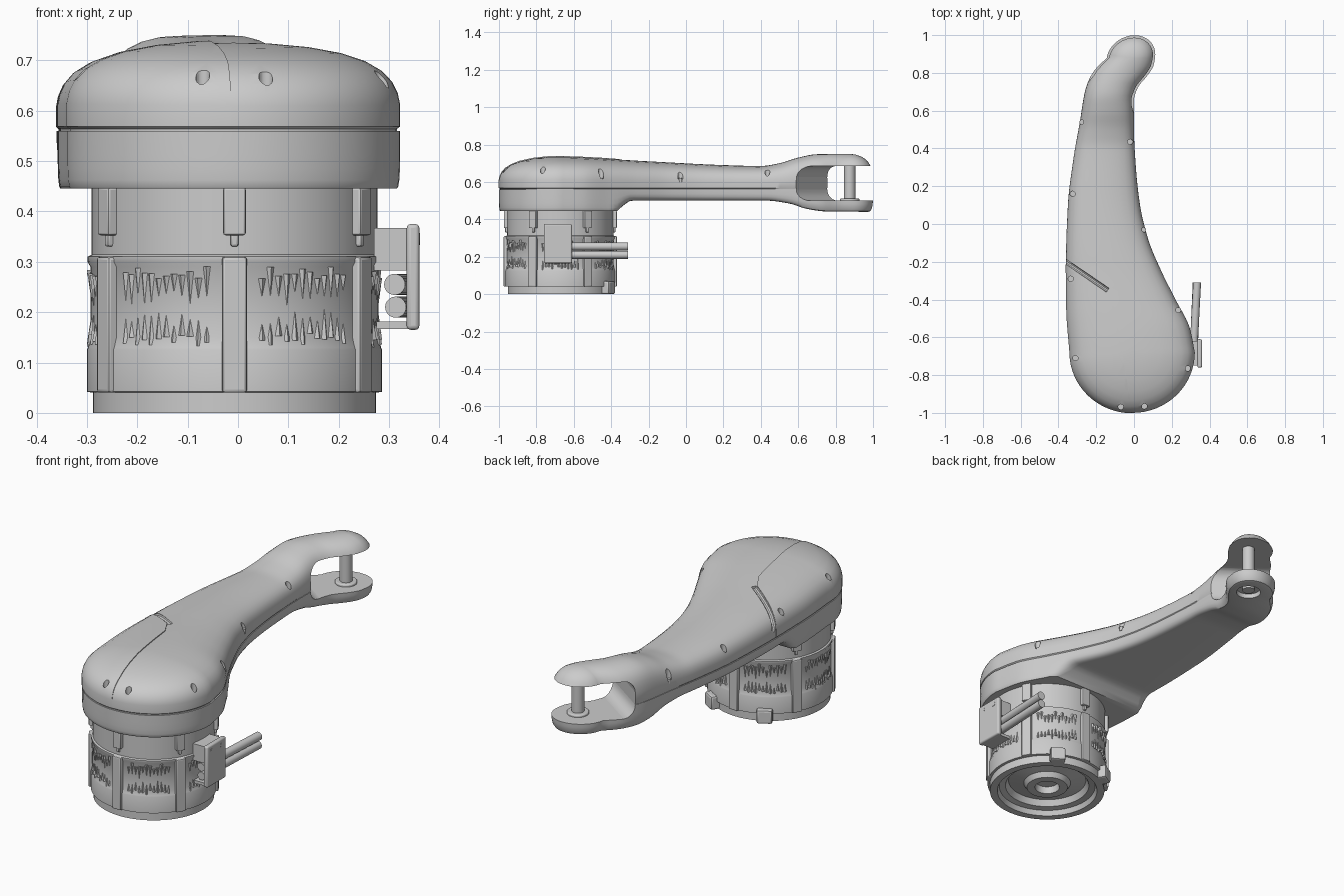
import bpy, bmesh, math, random
from mathutils import Matrix, Vector

if "Cube" in bpy.data.objects:
    bpy.data.objects.remove(bpy.data.objects["Cube"])

random.seed(4)
SEAM = 0.56
Y0, Y1 = -0.68, 0.88                      # where the rounded ends begin
MC = Vector((-0.007, -0.672, 0))          # motor axis
XL = [(-.68, -.34), (-.45, -.357), (-.2, -.36), (.1, -.35), (.35, -.32), (.55, -.285),
      (.7, -.26), (.8, -.22), (.88, -.145)]
XR = [(-.68, .322), (-.55, .295), (-.4, .22), (-.25, .145), (-.08, .075), (.1, .032), (.3, .01),
      (.5, 0), (.65, 0), (.72, .02), (.79, .075), (.84, .105), (.88, .112)]
ZT = [(-1, .725), (-.7, .735), (-.2, .71), (.2, .69), (.4, .685), (.5, .70), (.6, .73),
      (.7, .748), (.85, .75), (1, .742)]
ZB = [(-1, .445), (-.37, .445), (-.335, .475), (-.29, .50), (.43, .50), (.55, .485), (.65, .455),
      (.75, .442), (1, .44)]
TOP = [(0, 0), (.98, 0), (.98, .02), (1, .05), (1, .3), (.985, .43), (.95, .56), (.89, .68),
       (.79, .79), (.65, .88), (.45, .95), (.22, .99), (0, 1)]
BOT = [(0, 0), (1, 0), (1, .4), (.985, .65), (.95, .85), (.88, .97), (.8, 1), (0, 1)]


def curve(k, t):
    """Smooth interpolation through the knots k."""
    t = min(max(t, k[0][0]), k[-1][0])
    i = max(j for j in range(len(k) - 1) if k[j][0] <= t)
    slope = [(k[j + 1][1] - k[j][1]) / (k[j + 1][0] - k[j][0]) for j in range(len(k) - 1)]
    def tan(j):
        if j == 0 or j == len(k) - 1:
            return slope[0 if j == 0 else -1]
        a, b = slope[j - 1], slope[j]
        return 0 if a * b <= 0 else 2 * a * b / (a + b)
    h = k[i + 1][0] - k[i][0]
    u = (t - k[i][0]) / h
    return ((2*u**3 - 3*u**2 + 1) * k[i][1] + (u**3 - 2*u**2 + u) * h * tan(i)
            + (3*u**2 - 2*u**3) * k[i + 1][1] + (u**3 - u**2) * h * tan(i + 1))


def new_object(name, bm, smooth=True):
    bmesh.ops.remove_doubles(bm, verts=bm.verts, dist=1e-5)
    bmesh.ops.recalc_face_normals(bm, faces=bm.faces)
    me = bpy.data.meshes.new(name)
    bm.to_mesh(me)
    bm.free()
    ob = bpy.data.objects.new(name, me)
    bpy.context.collection.objects.link(ob)
    if smooth:
        smooth_edges(ob)
    return ob


def activate(ob):
    bpy.ops.object.select_all(action='DESELECT')
    ob.select_set(True)
    bpy.context.view_layer.objects.active = ob


def smooth_edges(ob):
    activate(ob)
    bpy.ops.object.shade_smooth_by_angle(angle=math.radians(35))


def bevel(ob, width, segments=3):
    activate(ob)
    m = ob.modifiers.new("bevel", 'BEVEL')
    m.width, m.segments = width, segments
    bpy.ops.object.modifier_apply(modifier=m.name)
    smooth_edges(ob)


def boolean(ob, cutter, op='DIFFERENCE'):
    """Cut, but keep the old mesh if the cut removed most of it."""
    activate(ob)
    backup = ob.data.copy()
    m = ob.modifiers.new("cut", 'BOOLEAN')
    m.object, m.operation, m.solver = cutter, op, 'EXACT'
    bpy.ops.object.modifier_apply(modifier=m.name)
    if len(ob.data.polygons) < .3 * len(backup.polygons) and op == 'DIFFERENCE':
        ob.data = backup
    smooth_edges(ob)


def cubes(name, parts):
    """parts: (centre, size, rotation about z)"""
    bm = bmesh.new()
    for c, s, a in parts:
        bmesh.ops.create_cube(bm, size=1, matrix=Matrix.Translation(c) @ Matrix.Rotation(a, 4, 'Z')
                              @ Matrix.Diagonal((*s, 1)))
    return new_object(name, bm)


def rods(name, ends, r, seg=20):
    bm = bmesh.new()
    for a, b in ends:
        a, b = Vector(a), Vector(b)
        rot = (b - a).to_track_quat('Z', 'Y').to_matrix().to_4x4()
        bmesh.ops.create_cone(bm, cap_ends=True, segments=seg, radius1=r, radius2=r,
                              depth=(b - a).length, matrix=Matrix.Translation((a + b) / 2) @ rot)
    return new_object(name, bm)


def tube(name, pts, r, seg=10):
    """One closed tube swept along pts."""
    bm = bmesh.new()
    pts, rings = [Vector(p) for p in pts], []
    side = (pts[-1] - pts[0]).cross(Vector((0, 0, 1))).normalized()
    for i, p in enumerate(pts):
        t = (pts[min(i + 1, len(pts) - 1)] - pts[max(i - 1, 0)]).normalized()
        up = side.cross(t).normalized()
        angs = [2 * math.pi * j / seg for j in range(seg)]
        rings.append([bm.verts.new(p + (side * math.cos(a) + up * math.sin(a)) * r) for a in angs])
    for a, b in zip(rings, rings[1:]):
        for j in range(seg):
            bm.faces.new((a[j], a[(j + 1) % seg], b[(j + 1) % seg], b[j]))
    bm.faces.new(rings[0])
    bm.faces.new(rings[-1])
    return new_object(name, bm)


def prism(name, poly, z0, z1):
    bm = bmesh.new()
    f = bm.faces.new([bm.verts.new((x, y, z0)) for x, y in poly])
    g = bmesh.ops.extrude_face_region(bm, geom=[f])
    bmesh.ops.translate(bm, vec=(0, 0, z1 - z0), verts=[v for v in g['geom'] if isinstance(v, bmesh.types.BMVert)])
    return new_object(name, bm)


def spine(y):
    y = min(max(y, Y0), Y1)
    return (curve(XL, y) + curve(XR, y)) / 2, y


def edge(side, y):
    """Outline x at y on the left (0) or right (1)."""
    if Y0 <= y <= Y1:
        return curve((XL, XR)[side], y)
    cx, yc = spine(y)
    t = min(1, (Y0 - y) / .32 if y < Y0 else (y - Y1) / .12)
    hw = curve(XR, yc) - cx
    return cx + (-hw, hw)[side] * math.sqrt(1 - t * t) + (.02 * t if y > Y1 else 0)


def arm_shell(name, profile, zcurve, grow=0.0):
    ys = [Y0 - .32 * math.cos(i * math.pi / 32) for i in range(16)]
    ys += [Y0 + (Y1 - Y0) * i / 70 for i in range(71)]
    ys += [Y1 + .12 * math.sin(i * math.pi / 24) for i in range(1, 13)]
    bm = bmesh.new()
    for side in (0, 1):
        grid = []
        for y in ys:
            (cx, yc), row = spine(y), []
            for s, h in profile:
                if profile is BOT and .5 < s < 1 and y < -.33:      # crisp rim over the motor
                    s += (1 - s) * .9 * min(1, (-.33 - y) / .06)
                s *= 1 + grow
                py = yc + s * (y - yc)
                z = SEAM + (curve(zcurve, py) - SEAM) * h + grow * .8 * h
                row.append(bm.verts.new((cx + s * (edge(side, y) - cx), py, z)))
            grid.append(row)
        for a, b in zip(grid, grid[1:]):
            for k in range(len(profile) - 1):
                bm.faces.new((a[k], a[k + 1], b[k + 1], b[k]))
    return new_object(name, bm)


def top_z(x, y):
    """Height of the upper cover at x, y."""
    cx, _ = spine(y)
    s = min(1, abs(x - cx) / abs(edge(int(x > cx), y) - cx))
    return SEAM + (curve(ZT, y) - SEAM) * curve([(a, b) for a, b in TOP[:4:-1]] + [(1, .3)], s)


# Arm shells and the raised hatch
upper = arm_shell("upper_cover", TOP, ZT)
tray = arm_shell("lower_tray", BOT, ZB)
hatch = arm_shell("hatch_panel", TOP, ZT, .006)
outline = prism("hatch_outline", [(-.005, -1.1), (-.02, -.93), (-.105, -.44), (-.15, -.36),
                                  (-.5, -.12), (-.5, -1.1)], .5, .9)
boolean(hatch, outline, 'INTERSECT')

# Fork slot, pin hole, hatch groove and screw pockets
d = Vector((.566, .824, 0))
slot = cubes("slot_cutter", [(Vector((-.12, .672, .5925)) + d * .3, (.8, .6, .185),
                              -math.atan2(d.x, d.y))])
bevel(slot, .06, 6)
hole = rods("hole_cutter", [((0, .875, .40), (0, .875, .465))], .06, 32)
path = [(-.37 + .23 * i / 12, -.193 - .157 * i / 12) for i in range(13)]
groove = tube("groove_cutter", [(*a, top_z(*a)) for a in path], .013)
screws = [(-.28, .54), (-.325, .16), (-.335, -.29), (-.31, -.71), (-.07, -.968), (.055, -.965),
          (.285, -.765), (.235, -.455), (.055, -.03), (-.02, .435)]
pockets = rods("pocket_cutter", [((x, y, .615), (x, y, .8)) for x, y in screws], .014, 14)
for ob, tools in ((upper, (slot, pockets, groove)), (hatch, (pockets,)), (tray, (slot, hole))):
    for t in tools:
        boolean(ob, t)
for t in (outline, slot, hole, groove, pockets):
    bpy.data.objects.remove(t)
rods("cover_screws", [((x, y, .60), (x, y, .622)) for x, y in screws], .009, 12)

# Axle pin across the fork
rods("axle_pin", [((0, .875, .45), (0, .875, .71))], .03, 32)
bevel(rods("pin_boss", [((0, .875, .48), (0, .875, .512))], .052, 32), .006)

# Motor body turned from one profile
prof = [(0, .055), (.055, .055), (.06, .02), (.10, .02), (.115, .045), (.19, .06), (.205, .03),
        (.235, .025), (.245, 0), (.281, 0), (.281, .04), (.293, .042), (.293, .125), (.291, .13),
        (.286, .15), (.286, .29), (.292, .30), (.292, .31), (.284, .314), (.284, .46), (0, .46)]
bm = bmesh.new()
vs = [bm.verts.new((r, 0, z)) for r, z in prof]
es = [bm.edges.new(p) for p in zip(vs, vs[1:])]
bmesh.ops.spin(bm, geom=vs + es, cent=(0, 0, 0), axis=(0, 0, 1), angle=2 * math.pi, steps=72)
bmesh.ops.translate(bm, vec=MC, verts=bm.verts)
new_object("motor_body", bm)


def around(deg, r, z):
    a = math.radians(deg)
    return MC + Vector((r * math.cos(a), r * math.sin(a), z)), a


# Six ribs, clips and feet round the motor
ribs, clips = [], []
for k in range(6):
    c, a = around(-90 + 60 * k, .285, .175)
    ribs.append((c, (.036, .05, .27), a))
    c, a = around(-90 + 60 * k, .284, .40)
    clips.append((c, (.036, .045, .095), a))
    clips.append((around(-90 + 60 * k, .28, .345)[0], (.03, .016, .03), a))
bevel(cubes("motor_ribs", ribs), .006, 2)
bevel(cubes("motor_clips", clips), .005, 2)
feet = []
for deg in (60, 120):
    c, a = around(deg, .285, .035)
    feet.append((c, (.07, .075, .07), a))
bevel(cubes("motor_feet", feet), .01, 2)

# Ragged winding tips in two rows between the ribs
bm = bmesh.new()
for k in range(6):
    for i in range(12):
        for z, flip in ((.165, 1), (.25, -1)):
            c, a = around(-90 + 60 * k + 11 + i * 3.45, .285, z + random.uniform(-.01, .012))
            m = (Matrix.Translation(c) @ Matrix.Rotation(a, 4, 'Z')
                 @ Matrix.Rotation(0 if flip > 0 else math.pi, 4, 'X'))
            bmesh.ops.create_cone(bm, cap_ends=True, segments=4, radius1=.008, radius2=.001,
                                  depth=random.uniform(.03, .065), matrix=m)
new_object("winding_tips", bm, False)

# Cable socket with two cables
bevel(cubes("socket_plate", [((.3475, -.685, .27), (.025, .15, .21), 0)]), .008)
cubes("socket_block", [((.305, -.685, .325), (.07, .13, .085), 0), ((.31, -.685, .174), (.07, .13, .015), 0)])
rods("socket_screws", [((.35, y, .345), (.361, y, .345)) for y in (-.725, -.645)], .012, 14)
rods("cables", [((.311, -.745, .255), (.334, -.31, .255)), ((.313, -.745, .21), (.332, -.31, .21))], .021)
